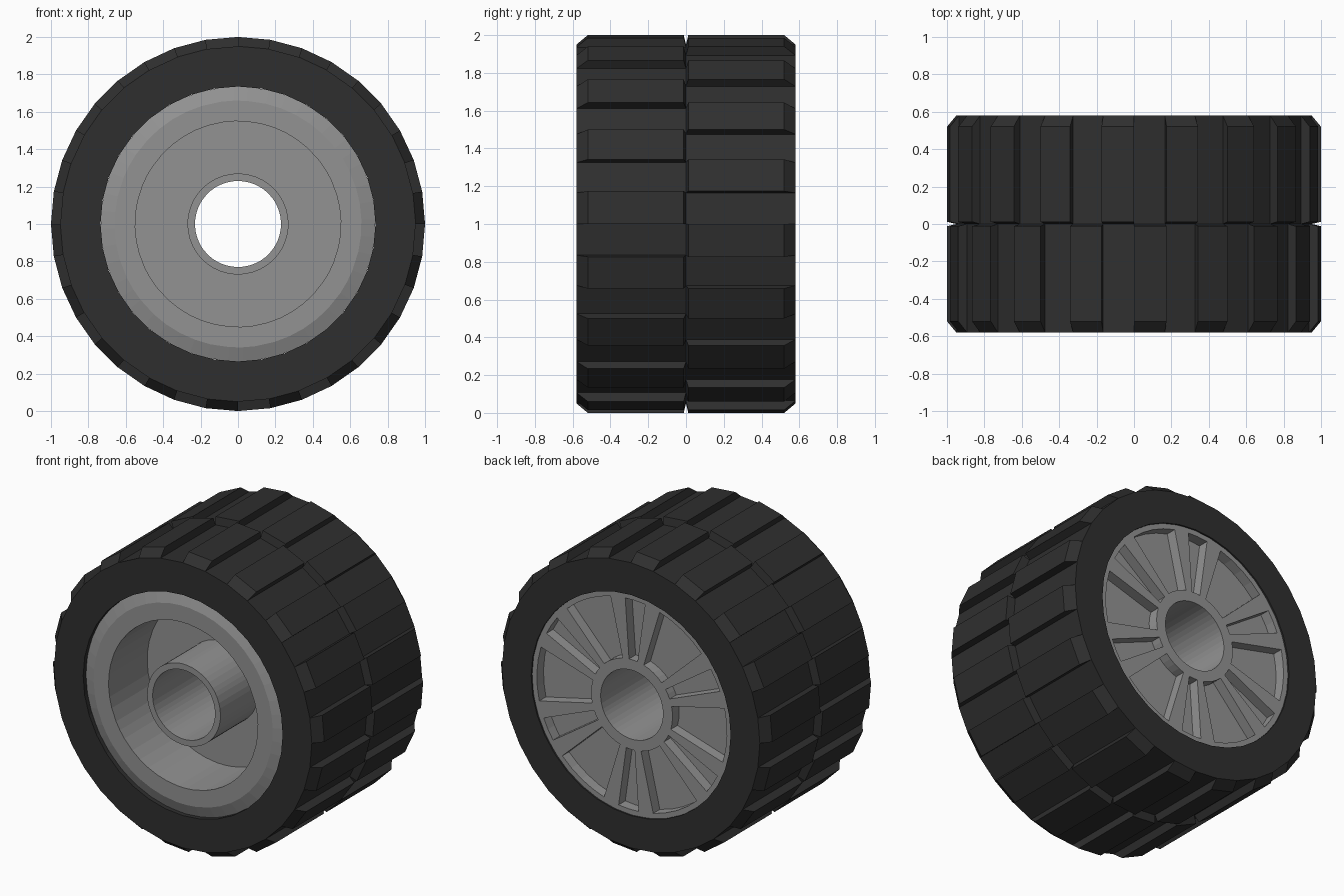
import bpy, bmesh, math

if "Cube" in bpy.data.objects:
    bpy.data.objects.remove(bpy.data.objects["Cube"])


def material(name, value):
    m = bpy.data.materials.new(name)
    m.diffuse_color = (value, value, value, 1)
    m.use_nodes = True
    m.node_tree.nodes["Principled BSDF"].inputs["Base Color"].default_value = m.diffuse_color
    return m


def lathe(bm, profile, angles):
    """Spin a closed (radius, y) profile round the y axis; returns faces[segment][profile edge]."""
    rings = [[bm.verts.new((r * math.cos(a), y, r * math.sin(a))) for r, y in profile]
             for a in map(math.radians, angles)]
    n, p = len(angles), len(profile)
    faces = [[bm.faces.new((rings[i][j], rings[i][(j + 1) % p],
                            rings[(i + 1) % n][(j + 1) % p], rings[(i + 1) % n][j]))
              for j in range(p)] for i in range(n)]
    bmesh.ops.recalc_face_normals(bm, faces=bm.faces)
    return faces


def finish(bm, name, mat):
    bmesh.ops.recalc_face_normals(bm, faces=bm.faces)
    mesh = bpy.data.meshes.new(name)
    bm.to_mesh(mesh)
    bm.free()
    mesh.materials.append(mat)
    ob = bpy.data.objects.new(name, mesh)
    ob.location.z = 1
    bpy.context.collection.objects.link(ob)
    return ob


rubber = material("black rubber", 0.028)
metal = material("grey rim", 0.29)

# Tire: plain ring, then staggered tread blocks raised on alternate segments
W, GROOVE, INNER = 0.58, 0.95, 0.735
bm = bmesh.new()
faces = lathe(bm, [(INNER, -W), (GROOVE, -W), (GROOVE, 0), (GROOVE, W), (INNER, W)],
              range(0, 360, 10))
blocks = [seg[1 + i % 2] for i, seg in enumerate(faces)]
raised = bmesh.ops.extrude_discrete_faces(bm, faces=blocks)["faces"]
for f in raised:
    side = 1 if f.calc_center_median().y > 0 else -1
    for v in f.verts:
        v.co.x /= GROOVE
        v.co.z /= GROOVE
        v.co.y = side * (0.52 if abs(v.co.y) > 0.3 else 0.012)
finish(bm, "tire", rubber)

# Rim: deep dish with hub tube in front, flat disc at the back
BACK, TURN = 0.57, 2
steps = [-15, -7.5, 0, 7.5, 15, 24, 30, 36]
angles = [TURN + 60 * k + s for k in range(6) for s in steps]
bm = bmesh.new()
faces = lathe(bm, [(0.23, -0.57), (0.27, -0.57), (0.27, -0.17), (0.55, -0.17),
                   (0.55, -0.577), (0.66, -0.577), (INNER, -0.55), (INNER, BACK),
                   (0.70, BACK), (0.30, BACK), (0.23, BACK)], angles)

# Back pockets: a wide wedge and a narrow slot in each sixth of the disc
pockets = [seg[8] for i, seg in enumerate(faces) if i % 8 in (0, 1, 2, 3, 5, 6)]
result = bmesh.ops.extrude_face_region(bm, geom=pockets)["geom"]
for v in result:
    if isinstance(v, bmesh.types.BMVert):
        v.co.y -= 0.07
bmesh.ops.delete(bm, geom=[f for f in pockets if f.is_valid], context='FACES_ONLY')
finish(bm, "wheel_rim", metal)
